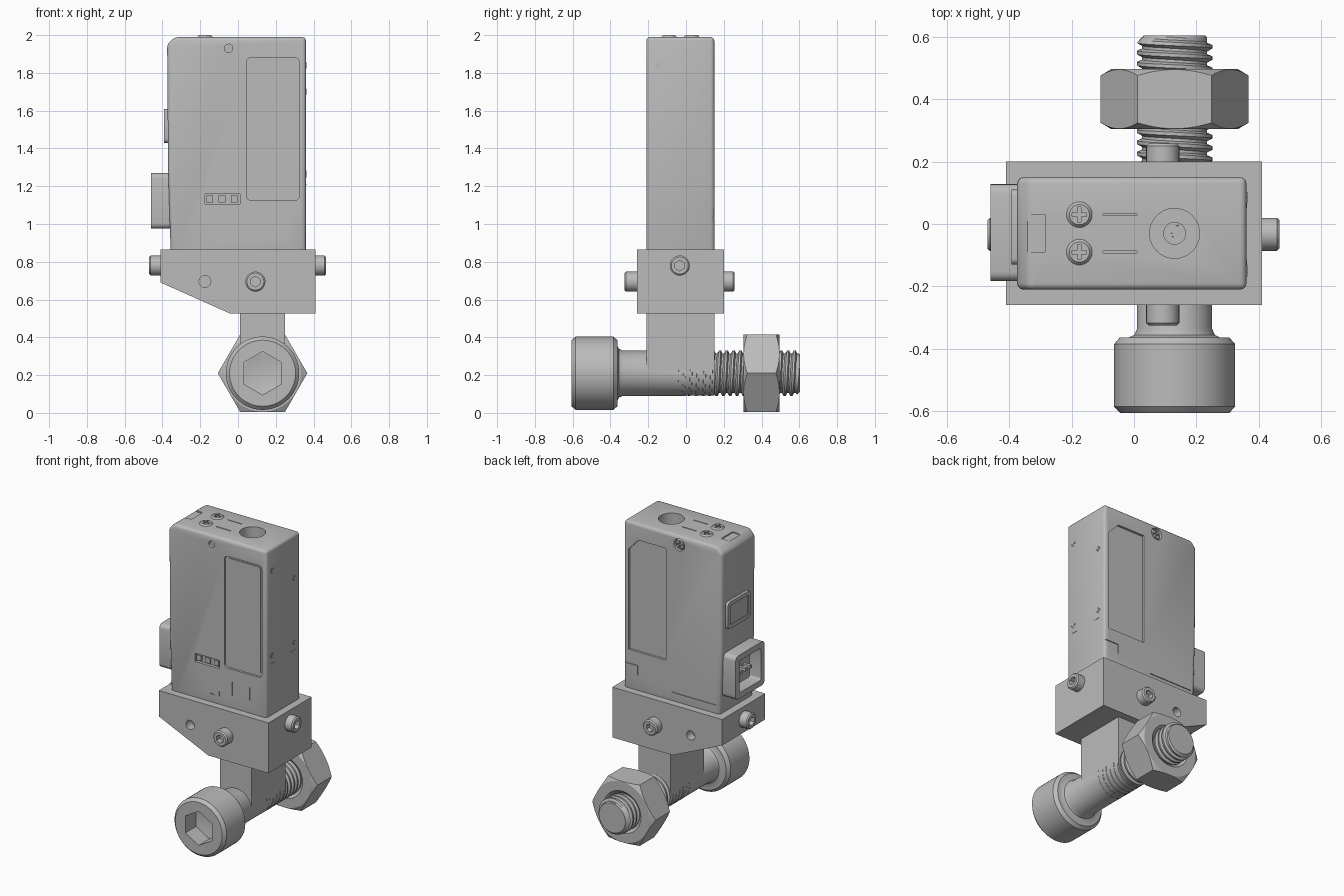
import bpy, bmesh
from math import sin, cos, pi, radians

cube = bpy.data.objects.get("Cube")
if cube:
    bpy.data.objects.remove(cube)

grey = bpy.data.materials.new("plain_grey")
grey.use_nodes = True
grey.diffuse_color = (0.5, 0.5, 0.5, 1)
grey.node_tree.nodes["Principled BSDF"].inputs["Base Color"].default_value = (0.5, 0.5, 0.5, 1)


def at(axis, u, v, t):
    return {"x": (t, u, v), "y": (u, t, v), "z": (u, v, t)}[axis]


def finish(name, bm):
    bmesh.ops.remove_doubles(bm, verts=bm.verts, dist=1e-5)
    bmesh.ops.recalc_face_normals(bm, faces=bm.faces)
    me = bpy.data.meshes.new(name)
    bm.to_mesh(me)
    bm.free()
    me.materials.append(grey)
    ob = bpy.data.objects.new(name, me)
    bpy.context.collection.objects.link(ob)
    return ob


def prism(name, axis, pts, a, b):
    """Extrude a 2D outline along an axis from a to b."""
    bm = bmesh.new()
    lo, hi = ([bm.verts.new(at(axis, u, v, t)) for u, v in pts] for t in (a, b))
    bm.faces.new(lo)
    bm.faces.new(hi[::-1])
    for i in range(len(pts)):
        bm.faces.new((lo[i - 1], lo[i], hi[i], hi[i - 1]))
    return finish(name, bm)


def lathe(name, axis, c, profile, closed=False, n=48):
    """Revolve (radius, distance) points about an axis through c."""
    bm = bmesh.new()
    rings = [[bm.verts.new(at(axis, c[0] + r * cos(2 * pi * j / n), c[1] + r * sin(2 * pi * j / n), t))
              for j in range(n)] for r, t in profile]
    for i in range(0 if closed else 1, len(rings)):
        for j in range(n):
            bm.faces.new((rings[i - 1][j - 1], rings[i - 1][j], rings[i][j], rings[i][j - 1]))
    bmesh.ops.remove_doubles(bm, verts=bm.verts, dist=1e-5)
    bmesh.ops.dissolve_degenerate(bm, dist=1e-6, edges=bm.edges)
    return finish(name, bm)


def ngon(c, r, n, turn=0.0):
    return [(c[0] + r * cos(2 * pi * i / n + turn), c[1] + r * sin(2 * pi * i / n + turn)) for i in range(n)]


def rect(u0, u1, v0, v1, r=0.0):
    if not r:
        return [(u0, v0), (u1, v0), (u1, v1), (u0, v1)]
    corners = ((u1 - r, v1 - r), (u0 + r, v1 - r), (u0 + r, v0 + r), (u1 - r, v0 + r))
    return [(u + r * cos(pi / 2 * (k + i / 4)), v + r * sin(pi / 2 * (k + i / 4)))
            for k, (u, v) in enumerate(corners) for i in range(5)]


def rod(axis, c, r, a, b, n=32):
    return prism("cutter", axis, ngon(c, r, n), a, b)


def apply(ob, kind, **settings):
    mod = ob.modifiers.new(kind, kind)
    for key, value in settings.items():
        setattr(mod, key, value)
    bpy.context.view_layer.objects.active = ob
    bpy.ops.object.modifier_apply(modifier=mod.name)


def cut(ob, *tools, op="DIFFERENCE"):
    for tool in tools:
        apply(ob, "BOOLEAN", operation=op, object=tool, solver="EXACT")
        bpy.data.objects.remove(tool)


FRONT, BACK, SIDE, TOP = -0.21, 0.15, 0.36, 1.99
bolt, bore = (0.13, 0.21), (0.13, -0.03)

# Housing with its rounded edges
body = prism("housing", "y", [(-0.355, 0.8), (SIDE, 0.8), (SIDE, TOP), (-0.335, TOP),
                              (-0.375, 1.95), (-0.37, 1.3)], FRONT, BACK)
apply(body, "BEVEL", width=0.02, segments=3, limit_method="ANGLE", angle_limit=radians(40))

# Recessed windows, label slot and bore
cut(body,
    prism("cutter", "y", rect(0.045, 0.325, 1.125, 1.88, 0.025), FRONT - 0.02, FRONT + 0.015),
    prism("cutter", "y", [(0.045, 1.125), (0.325, 1.125), (0.325, 1.80), (0.25, 1.88), (0.045, 1.88)],
          BACK - 0.015, BACK + 0.02),
    prism("cutter", "y", rect(-0.175, 0.01, 1.105, 1.16), FRONT - 0.02, FRONT + 0.02),
    rod("y", (-0.05, 1.93), 0.022, FRONT - 0.02, FRONT + 0.02),
    rod("y", (-0.055, 1.93), 0.04, BACK - 0.025, BACK + 0.02),
    rod("z", bore, 0.08, 1.0, 2.1), rod("z", bore, 0.035, 0.7, 1.1))

# Fine grooves on the front, back, top and connector side
for u0, u1, v0, v1 in ((0.102, 0.108, 0.95, 1.04), (0.232, 0.238, 0.95, 1.04),
                       (-0.06, -0.03, 0.918, 0.925), (0.006, 0.012, 0.92, 0.95)):
    cut(body, prism("cutter", "y", rect(u0, u1, v0, v1), FRONT - 0.02, FRONT + 0.006))
for u0, u1, v0, v1 in ((0.25, 0.37, 1.03, 1.036), (0.25, 0.256, 0.97, 1.036), (-0.33, 0.0, 0.92, 0.926)):
    cut(body, prism("cutter", "y", rect(u0, u1, v0, v1), BACK - 0.006, BACK + 0.02))
for y in (0.03, -0.09):
    cut(body, prism("cutter", "z", rect(-0.1, 0.01, y - 0.003, y + 0.003), TOP - 0.006, 2.1))
cut(body, prism("cutter", "z", rect(-0.4, -0.285, -0.09, 0.03), TOP - 0.008, 2.1))

# Label piece inside the slot, and the frames around the windows
for x in (-0.15, -0.085, -0.02):
    prism("slot_switch", "y", rect(x - 0.018, x + 0.018, 1.115, 1.15), FRONT + 0.006, FRONT + 0.025)
frame = prism("window_panel", "y", rect(0.06, 0.31, 1.14, 1.865, 0.02), FRONT + 0.009, FRONT + 0.02)


def cross_screw(name, axis, c, r, inner, outer):
    head = lathe(name, axis, c, [(0, inner), (r, inner), (r, inner + (outer - inner) * 0.6),
                                 (r * 0.75, outer), (0, outer)], n=32)
    for a, b in ((0.55, 0.13), (0.13, 0.55)):
        cut(head, prism("cutter", axis, rect(c[0] - r * a, c[0] + r * a, c[1] - r * b, c[1] + r * b),
                        outer - 0.008, outer + 0.02))
    return head


# Recessed-cross screws
for y in (0.03, -0.09):
    cross_screw("top_screw", "z", (-0.175, y), 0.043, 1.97, 2.0)
cross_screw("back_screw", "y", (-0.055, 1.93), 0.036, BACK - 0.03, BACK - 0.006)

# Small plus marks and dashes on the side
for y, z in ((-0.15, 1.84), (0.085, 1.7), (-0.15, 1.265), (0.085, 1.265)):
    for a, b in ((0.018, 0.005), (0.005, 0.018)):
        prism("side_mark", "x", rect(y - a, y + a, z - b, z + b), SIDE - 0.005, SIDE + 0.003)
for y in (-0.14, 0.075):
    prism("side_dash", "x", rect(y - 0.023, y + 0.023, 1.207, 1.213), SIDE - 0.005, SIDE + 0.002)

# Side pad and hollow connector
pad = prism("side_pad", "x", rect(-0.13, 0.11, 1.43, 1.61, 0.02), -0.392, -0.34)
cut(pad, prism("cutter", "x", rect(-0.105, 0.085, 1.455, 1.585), -0.42, -0.386))
plug = prism("connector", "x", rect(-0.183, 0.128, 0.975, 1.27, 0.03), -0.46, -0.34)
cut(plug, prism("cutter", "x", rect(-0.143, 0.088, 1.015, 1.23, 0.015), -0.5, -0.375))
for y in (-0.08, -0.03, 0.02):
    prism("connector_pin", "x", rect(y - 0.01, y + 0.01, 1.11, 1.13), -0.43, -0.37)

# Clamp bracket with a sloped lower corner
bracket = prism("bracket", "y", [(-0.41, 0.865), (-0.41, 0.69), (-0.04, 0.525), (0.41, 0.525),
                                 (0.41, 0.865)], -0.26, 0.20)
cut(bracket, rod("y", (-0.175, 0.695), 0.031, -0.3, -0.2), rod("y", (-0.175, 0.695), 0.031, 0.14, 0.3),
    rod("z", bore, 0.035, 0.5, 0.9))

# Socket set screws on all four sides
for axis, c, inner, outer in (("y", (0.092, 0.695), -0.2, -0.325), ("y", (0.092, 0.695), 0.15, 0.258),
                              ("x", (-0.033, 0.78), 0.36, 0.466), ("x", (-0.033, 0.78), -0.36, -0.47)):
    s = 1 if outer > 0 else -1
    screw = lathe("set_screw", axis, c, [(0, inner), (0.053, inner), (0.053, outer - s * 0.008),
                                         (0.045, outer), (0, outer)], n=32)
    cut(screw, prism("cutter", axis, ngon(c, 0.028, 6, pi / 2), *sorted((outer - s * 0.035, outer + s * 0.02))))

# Rounded leg hanging from the bracket
arc = [(bolt[0] + 0.119 * cos(a), bolt[1] + 0.119 * sin(a)) for a in [pi + pi * i / 24 for i in range(25)]]
leg = prism("leg", "y", arc + [(0.249, 0.54), (0.011, 0.54)], FRONT, BACK)
cut(leg, rod("z", bore, 0.035, 0.33, 0.6))

# Cap bolt: head with socket, fillet and shank
cap = lathe("bolt", "y", bolt, [(0, -0.605), (0.175, -0.605), (0.194, -0.585), (0.194, -0.385), (0.175, -0.363),
                                (0.145, -0.363), (0.129, -0.355), (0.12, -0.335), (0.12, 0.0), (0, 0.0)], n=64)
cut(cap, prism("cutter", "y", ngon(bolt, 0.115, 6, pi / 2), -0.7, -0.49),
    lathe("cutter", "y", bolt, [(0, -0.5), (0.095, -0.5), (0.095, -0.49), (0, -0.45)], n=36))

# Helical thread over a plain core
lathe("bolt_core", "y", bolt, [(0, -0.02), (0.099, -0.02), (0.099, 0.603), (0, 0.603)])
bm = bmesh.new()
pitch, start, end, n = 0.036, -0.05, 0.603, 48
shape = ((0.0, 0.121), (0.3, 0.121), (0.5, 0.104), (0.75, 0.104))
rows = []
for turn in range(-1, 20):
    for step, radius in shape:
        row = []
        for j in range(n + 1):
            a = 2 * pi * j / n
            y = min(max(start + pitch * (turn + step + j / n), start), end)
            r = min(radius, 0.099 + (end - y))
            row.append(bm.verts.new((bolt[0] + r * cos(a), y, bolt[1] + r * sin(a))))
        rows.append(row)
for low, high in zip(rows, rows[1:]):
    for j in range(n):
        bm.faces.new((low[j], low[j + 1], high[j + 1], high[j]))
bmesh.ops.remove_doubles(bm, verts=bm.verts, dist=1e-5)
bmesh.ops.dissolve_degenerate(bm, dist=1e-5, edges=bm.edges)
finish("bolt_thread", bm)

# Hex nut with chamfered corners and countersunk hole
nut = prism("nut", "y", ngon(bolt, 0.237, 6), 0.303, 0.497)
cut(nut, lathe("cutter", "y", bolt, [(0.14, 0.304), (0.203, 0.304), (0.24, 0.326), (0.24, 0.474), (0.203, 0.496),
                                     (0.14, 0.496), (0.115, 0.475), (0.115, 0.325)], closed=True, n=72),
    op="INTERSECT")

# Smooth the round surfaces, keep edges crisp
bpy.ops.object.select_all(action="DESELECT")
for ob in bpy.context.collection.objects:
    if ob.type == "MESH" and grey.name in ob.data.materials:
        ob.select_set(True)
        bpy.context.view_layer.objects.active = ob
bpy.ops.object.shade_smooth_by_angle(angle=radians(30))
